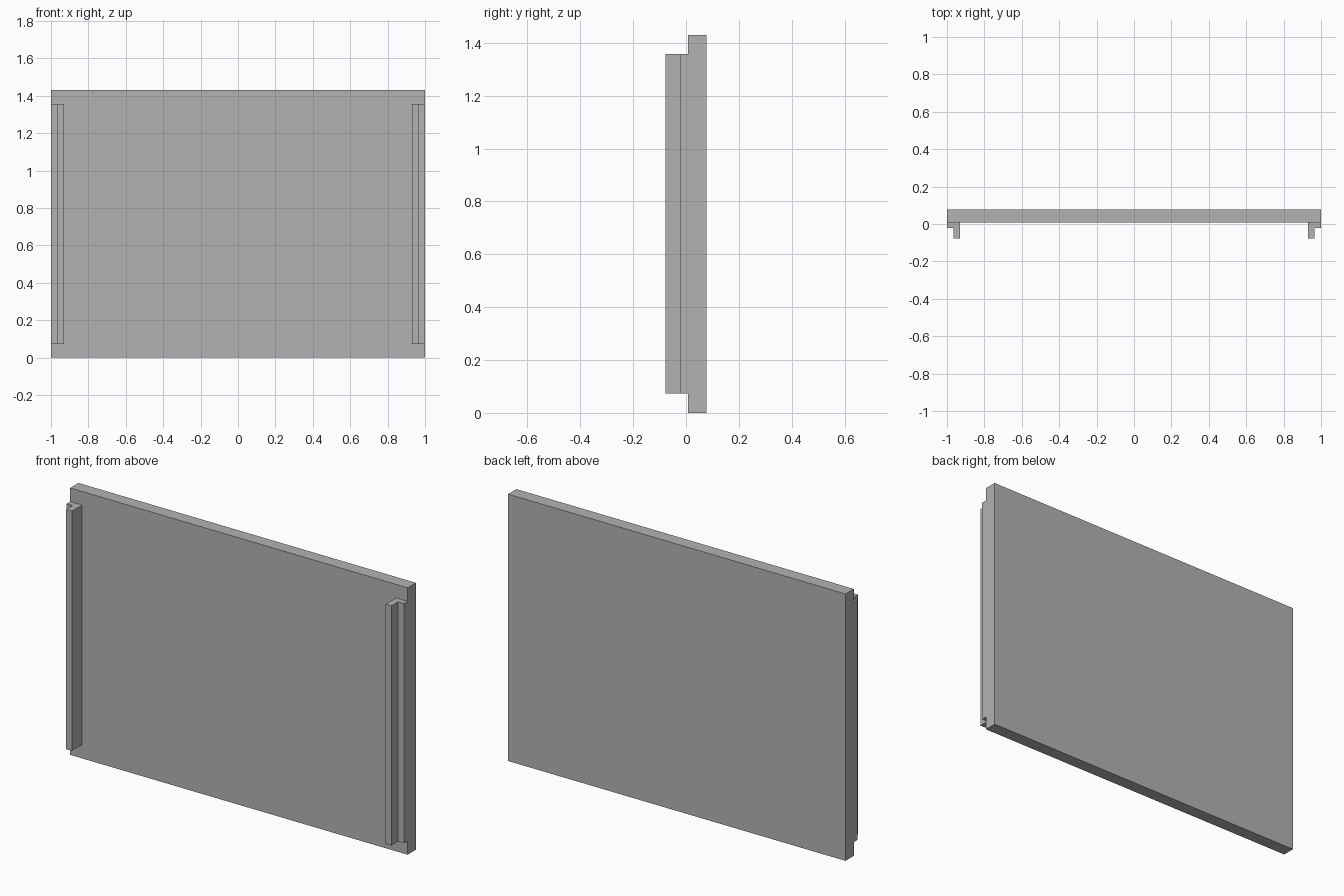
import bpy
import bmesh

cube = bpy.data.objects.get("Cube")
if cube:
    bpy.data.objects.remove(cube, do_unlink=True)

grey = bpy.data.materials.new("mid grey")
grey.use_nodes = True
colour = (0.45, 0.45, 0.45, 1.0)
grey.diffuse_color = colour
grey.node_tree.nodes["Principled BSDF"].inputs["Base Color"].default_value = colour


def extruded(name, outline, bottom, top):
    """Extrude an xy outline upwards into a flat-shaded solid."""
    bm = bmesh.new()
    face = bm.faces.new([bm.verts.new((x, y, bottom)) for x, y in outline])
    result = bmesh.ops.extrude_face_region(bm, geom=[face])
    verts = [v for v in result["geom"] if isinstance(v, bmesh.types.BMVert)]
    bmesh.ops.translate(bm, verts=verts, vec=(0, 0, top - bottom))
    bmesh.ops.recalc_face_normals(bm, faces=bm.faces)
    mesh = bpy.data.meshes.new(name)
    bm.to_mesh(mesh)
    bm.free()
    mesh.materials.append(grey)
    obj = bpy.data.objects.new(name, mesh)
    bpy.context.collection.objects.link(obj)
    return obj


# Main flat board
back, face_y = 0.078, 0.008
extruded("panel", [(-1, face_y), (1, face_y), (1, back), (-1, back)], 0, 1.43)

# Stepped rails along both side edges
step_y, lip_y = -0.022, -0.078
rail = [(1, face_y), (0.93, face_y), (0.93, lip_y),
        (0.965, lip_y), (0.965, step_y), (1, step_y)]
for name, side in (("left_rail", 1), ("right_rail", -1)):
    extruded(name, [(side * x, y) for x, y in rail], 0.073, 1.357)
